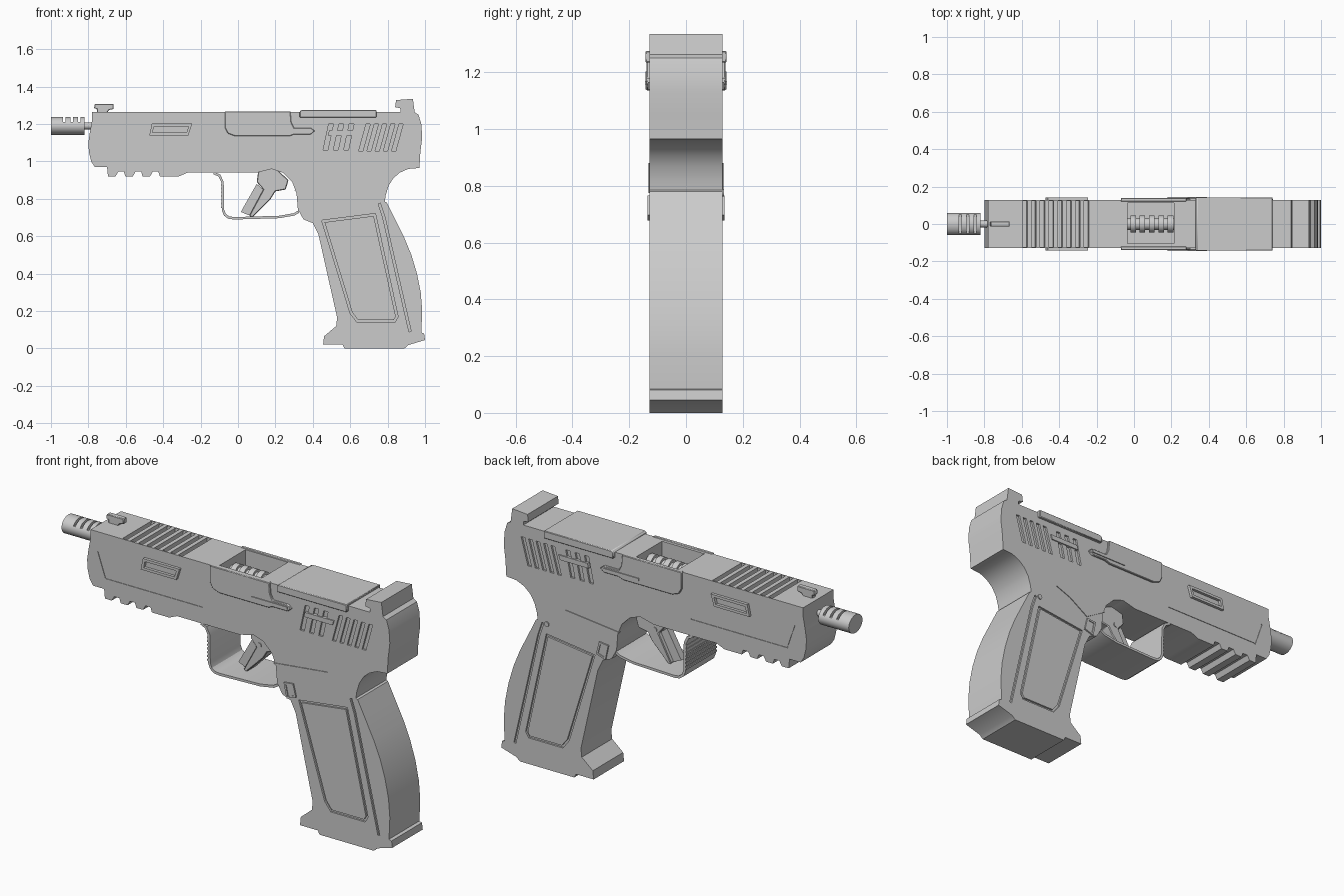
import bpy, bmesh, math
from mathutils import Vector, Matrix

W = 0.128  # half thickness of the body


def add_faces(bm, polys, y0, y1):
    # side-view polygons (sharing corners) extruded from y0 to y1
    cache, faces = {}, []
    for poly in polys:
        vs = []
        for x, z in poly:
            k = (round(x, 5), round(z, 5))
            if k not in cache:
                cache[k] = bm.verts.new((x, y0, z))
            vs.append(cache[k])
        faces.append(bm.faces.new(vs))
    ext = bmesh.ops.extrude_face_region(bm, geom=faces, use_keep_orig=True)
    new = [g for g in ext["geom"] if isinstance(g, bmesh.types.BMVert)]
    bmesh.ops.translate(bm, verts=new, vec=(0, y1 - y0, 0))


def ribbon(path, w, closed=False):
    # quads following a path with constant width
    p = [Vector(q) for q in path]
    n = len(p)
    left, right = [], []
    for i in range(n):
        a = p[i - 1] if (i or closed) else None
        b = p[(i + 1) % n] if (i < n - 1 or closed) else None
        ns = []
        if a is not None:
            d = (p[i] - a).normalized()
            ns.append(Vector((-d.y, d.x)))
        if b is not None:
            d = (b - p[i]).normalized()
            ns.append(Vector((-d.y, d.x)))
        m = sum(ns, Vector((0, 0))).normalized()
        m *= w / 2 / max(m.dot(ns[0]), 0.4)
        left.append(tuple(p[i] + m))
        right.append(tuple(p[i] - m))
    rng = range(n if closed else n - 1)
    return [[left[i], left[(i + 1) % n], right[(i + 1) % n], right[i]] for i in rng]


def rect(x0, x1, z0, z1, lean=0.0):
    return [(x0, z0), (x1, z0), (x1 + lean, z1), (x0 + lean, z1)]


def finish(name, bm, bevel=0.0):
    bmesh.ops.recalc_face_normals(bm, faces=bm.faces[:])
    me = bpy.data.meshes.new(name)
    bm.to_mesh(me)
    bm.free()
    ob = bpy.data.objects.new(name, me)
    bpy.context.collection.objects.link(ob)
    if bevel:
        m = ob.modifiers.new("bevel", "BEVEL")
        m.width, m.segments, m.limit_method = bevel, 1, "ANGLE"
    return ob


def part(name, polys, y0, y1, bevel=0.0):
    bm = bmesh.new()
    add_faces(bm, polys, y0, y1)
    return finish(name, bm, bevel)


def rod(name, x0, x1, z, ry, rz, y=0.0, seg=32):
    bm = bmesh.new()
    mat = Matrix.Translation(((x0 + x1) / 2, y, z)) @ Matrix.Diagonal((1, ry, rz, 1)) @ Matrix.Rotation(math.pi / 2, 4, "Y")
    bmesh.ops.create_cone(bm, cap_ends=True, segments=seg, radius1=1, radius2=1, depth=x1 - x0, matrix=mat)
    return finish(name, bm)


def cut(ob, cutter):
    m = ob.modifiers.new("cut", "BOOLEAN")
    m.operation, m.solver, m.object = "DIFFERENCE", "EXACT", cutter
    bpy.context.view_layer.objects.active = ob
    bpy.ops.object.modifier_apply(modifier=m.name)
    bpy.data.objects.remove(cutter)


# body: slide, accessory rail, frame and grip in one side profile
nose = [(-0.78, 1.265), (-0.78, 1.22), (-0.793, 1.15), (-0.80, 1.10), (-0.797, 1.05),
        (-0.785, 1.0), (-0.765, 0.97), (-0.70, 0.97)]
rail = [(-0.695, 0.92), (-0.655, 0.92)]
for i in range(3):
    x = -0.64 + i * 0.092
    rail += [(x, 0.945), (x + 0.03, 0.945), (x + 0.038, 0.92), (x + (0.078 if i < 2 else 0.14), 0.92)]
under = [(-0.27, 0.94), (0.10, 0.94), (0.18, 0.96), (0.24, 0.94), (0.29, 0.89), (0.313, 0.83),
         (0.32, 0.745), (0.35, 0.69), (0.40, 0.67), (0.43, 0.61), (0.53, 0.165), (0.525, 0.12)]
back = [(0.85, 0.12), (0.91, 0.06), (0.98, 0.085), (0.985, 0.2), (0.977, 0.3), (0.957, 0.4),
        (0.927, 0.5), (0.89, 0.59), (0.84, 0.69), (0.795, 0.78), (0.785, 0.785), (0.79, 0.82),
        (0.805, 0.87), (0.83, 0.91), (0.865, 0.94), (0.91, 0.96), (0.97, 0.965), (0.975, 1.05),
        (0.985, 1.13), (0.98, 1.2), (0.965, 1.25), (0.94, 1.265)]
body = part("body", [nose + rail + under + back], -W, W)

# cutters: top grooves, ejection port, side grooves and serrations
bm = bmesh.new()
for i in range(8):
    add_faces(bm, [rect(-0.60 + i * 0.047, -0.575 + i * 0.047, 1.235, 1.30, 0.01)], -0.122, 0.122)
add_faces(bm, [rect(-0.035, 0.215, 1.13, 1.30)], -0.105, 0.113)
panel = [(0.455, 0.68), (0.73, 0.715), (0.85, 0.17), (0.835, 0.145), (0.64, 0.145), (0.605, 0.19)]
for s in (-1, 1):
    deep, out = s * (W - 0.01), s * 0.2
    for i in range(5):
        x = 0.645 + i * 0.044
        add_faces(bm, [rect(x, x + 0.022, 1.055, 1.2, 0.04)], deep, out)
    for i in range(3):
        x = 0.455 + i * 0.055
        add_faces(bm, [rect(x, x + 0.025, 1.06, 1.2, 0.03)], deep, out)
    add_faces(bm, ribbon(panel, 0.012, True), deep, out)
    add_faces(bm, ribbon([(0.755, 0.775), (0.78, 0.70), (0.92, 0.09)], 0.012), deep, out)
    add_faces(bm, ribbon([(-0.735, 1.16), (-0.69, 1.03), (-0.12, 1.03)], 0.006), s * (W - 0.003), out)
cut(body, finish("cutter", bm))

# magazine base
part("magazine_base", [[(0.525, 0.12), (0.46, 0.065), (0.455, 0.02), (0.56, 0.02), (0.57, 0.0), (0.89, 0.0),
                        (0.91, 0.018), (1.0, 0.045), (0.995, 0.08), (0.98, 0.085), (0.91, 0.06), (0.85, 0.12)]], -W, W)

# trigger guard with a ribbed front
guard = [(-0.13, 0.938), (-0.10, 0.925), (-0.083, 0.89), (-0.08, 0.74), (-0.07, 0.715), (-0.05, 0.70),
         (-0.02, 0.696), (0.22, 0.703), (0.30, 0.717), (0.325, 0.732)]
part("trigger_guard", ribbon(guard, 0.013), -W, W)
for i in range(7):
    part("guard_rib", [rect(-0.092, -0.083, 0.75 + i * 0.02, 0.76 + i * 0.02)], -W, W)

# trigger
part("trigger", [[(0.11, 0.96), (0.20, 0.965), (0.27, 0.90), (0.255, 0.85), (0.20, 0.84), (0.175, 0.80),
                  (0.075, 0.70), (0.06, 0.71), (0.135, 0.85), (0.10, 0.89)]], -0.04, 0.04, 0.004)
part("trigger_blade", [[(0.10, 0.88), (0.135, 0.85), (0.075, 0.705), (0.015, 0.73)]], -0.018, 0.018)
pin = [(0.155 + 0.013 * math.cos(a * math.pi / 8), 0.865 + 0.013 * math.sin(a * math.pi / 8)) for a in range(16)]
part("trigger_pin", [pin], -0.045, 0.045)

# raised parts on both sides
plate = [(-0.07, 1.268), (-0.07, 1.18), (-0.055, 1.15), (-0.015, 1.135), (0.275, 1.135), (0.30, 1.145),
         (0.39, 1.145), (0.41, 1.163), (0.39, 1.18), (0.30, 1.18), (0.285, 1.21), (0.28, 1.268)]
for s, side in ((-1, "right"), (1, "left")):
    part("port_plate_" + side, [plate], s * 0.12, s * 0.139, 0.003)
    part("lever_" + side, [rect(0.18, 0.39, 1.157, 1.17)], s * 0.13, s * 0.144)
    part("window_rim_" + side, ribbon([(-0.455, 1.195), (-0.465, 1.147), (-0.27, 1.147), (-0.255, 1.195)], 0.014, True),
         s * 0.12, s * 0.143)
    part("serration_bridge_" + side, [rect(0.48, 0.65, 1.14, 1.165, 0.008)], s * 0.115, s * 0.134)
    part("thumb_ledge_" + side, [[(0.30, 0.845), (0.62, 0.88), (0.53, 0.845), (0.42, 0.775)]], s * 0.12, s * 0.132)
    part("release_rim_" + side, ribbon([(0.37, 0.755), (0.415, 0.76), (0.43, 0.70), (0.385, 0.685)], 0.01, True),
         s * 0.12, s * 0.136)
    part("release_button_" + side, [[(0.37, 0.755), (0.415, 0.76), (0.43, 0.70), (0.385, 0.685)]], s * 0.12, s * 0.131)
grip_pin = [(x + 0.575, z - 0.09) for x, z in pin]
part("grip_pin", [grip_pin], 0.12, 0.134)

# top plate and sights
part("top_plate", [[(0.33, 1.235), (0.74, 1.235), (0.74, 1.275), (0.34, 1.275), (0.33, 1.268)]], -0.143, 0.143, 0.003)
part("rear_sight", [[(0.845, 1.328), (0.935, 1.335), (0.945, 1.26), (0.87, 1.26), (0.867, 1.285), (0.84, 1.29)]], -W, W)
part("front_sight", [[(-0.755, 1.26), (-0.755, 1.28), (-0.77, 1.285), (-0.765, 1.308), (-0.665, 1.308),
                      (-0.665, 1.28), (-0.69, 1.275), (-0.70, 1.26)]], -0.014, 0.014, 0.003)

# muzzle brake with slots, and thin barrel
brake = rod("muzzle_brake", -1.0, -0.82, 1.19, 0.058, 0.048)
bm = bmesh.new()
for x in (-0.935, -0.895, -0.855):
    add_faces(bm, [rect(x, x + 0.012, 1.212, 1.3)], -0.1, 0.1)
cut(brake, finish("cutter", bm))
rod("barrel", -0.83, -0.75, 1.19, 0.018, 0.018)

# spring seen through the port
rod("spring_core", -0.035, 0.215, 1.195, 0.032, 0.032)
for i in range(5):
    rod("spring_coil", -0.02 + i * 0.05, 0.01 + i * 0.05, 1.195, 0.045, 0.045)

for ob in bpy.data.objects:
    ob.select_set(True)
    bpy.context.view_layer.objects.active = ob
bpy.ops.object.shade_smooth_by_angle(angle=math.radians(30))
